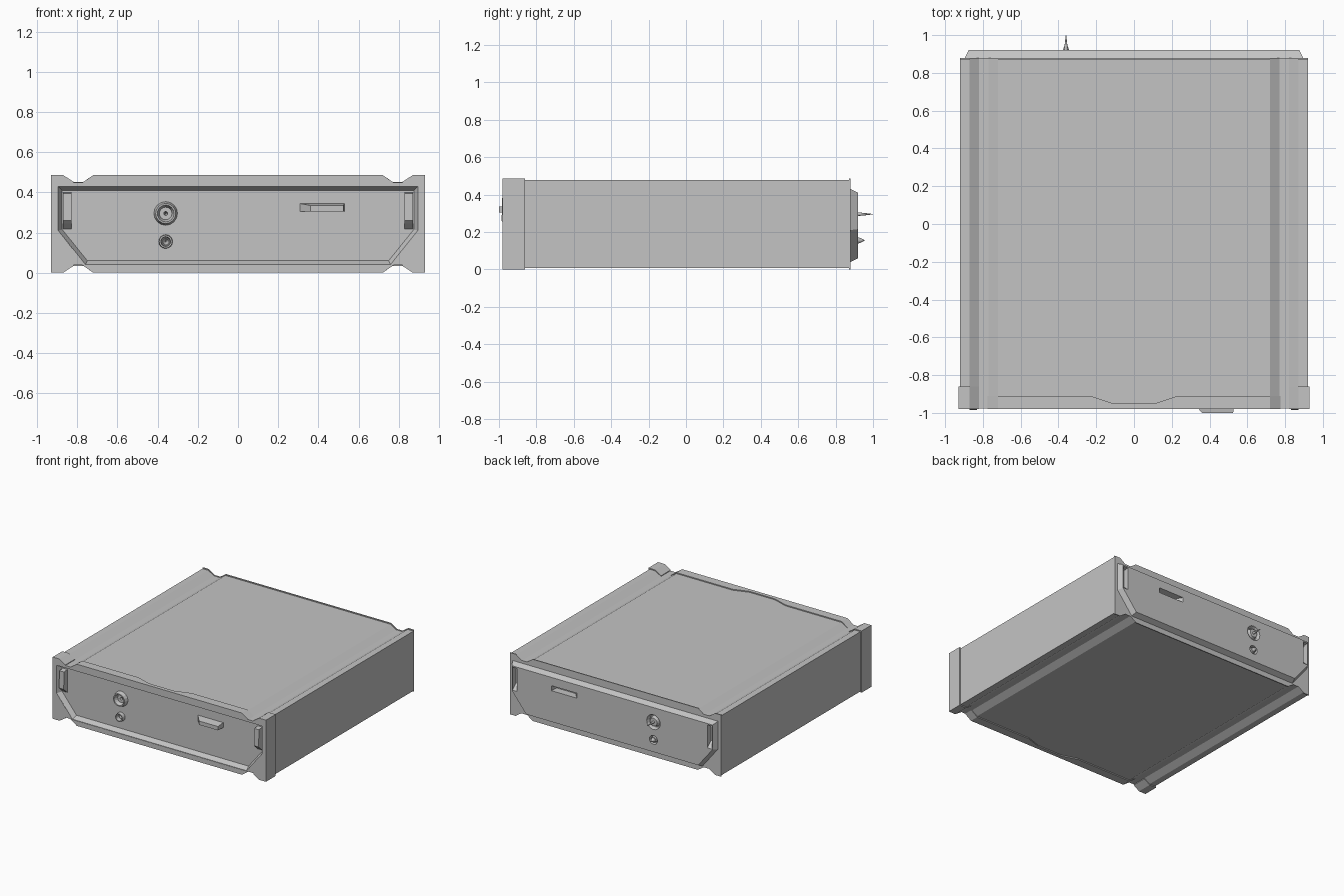
import bpy, bmesh, math
from mathutils import Matrix, Vector

cube = bpy.data.objects.get("Cube")
if cube:
    bpy.data.objects.remove(cube, do_unlink=True)

grey = bpy.data.materials.new("light_grey")
grey.use_nodes = True
COLOR = (0.55, 0.55, 0.55, 1)
grey.diffuse_color = COLOR
for node in grey.node_tree.nodes:
    if node.type == 'BSDF_PRINCIPLED':
        node.inputs["Base Color"].default_value = COLOR

MID = 0.243           # mid height of the case
FRONT, BACK = -0.94, 0.92   # planes of the front and back panels


def finish(name, bm):
    bmesh.ops.recalc_face_normals(bm, faces=bm.faces)
    mesh = bpy.data.meshes.new(name)
    bm.to_mesh(mesh)
    bm.free()
    mesh.materials.append(grey)
    obj = bpy.data.objects.new(name, mesh)
    bpy.context.collection.objects.link(obj)
    return obj


def loft(name, ring_a, ring_b):
    """Closed solid between two rings with equal point counts."""
    bm = bmesh.new()
    a = [bm.verts.new(p) for p in ring_a]
    b = [bm.verts.new(p) for p in ring_b]
    bm.faces.new(a)
    bm.faces.new(b)
    for i in range(len(a)):
        j = (i + 1) % len(a)
        bm.faces.new((a[i], a[j], b[j], b[i]))
    return finish(name, bm)


def lathe(name, profile, x, z, y, closed):
    """Turn (radius, depth) points around a front-to-back axis."""
    bm = bmesh.new()
    n, rings = 16, []
    for i in range(n):
        t = math.tau * i / n
        rings.append([bm.verts.new((x + r * math.cos(t), y + d, z + r * math.sin(t)))
                      for r, d in profile])
    count = len(profile)
    for i in range(n):
        p, q = rings[i], rings[(i + 1) % n]
        for k in range(count if closed else count - 1):
            m = (k + 1) % count
            bm.faces.new((p[k], p[m], q[m], q[k]))
    if not closed:
        bm.faces.new([r[0] for r in rings])
        bm.faces.new([r[-1] for r in rings])
    return finish(name, bm)


def at_y(points, y):
    return [(x, y, z) for x, z in points]


def cut(targets, cutter):
    """Subtract a solid from each target, then discard it."""
    for obj in targets:
        mod = obj.modifiers.new("cut", 'BOOLEAN')
        mod.operation, mod.solver, mod.object = 'DIFFERENCE', 'EXACT', cutter
        graph = bpy.context.evaluated_depsgraph_get()
        mesh = bpy.data.meshes.new_from_object(obj.evaluated_get(graph))
        obj.modifiers.clear()
        obj.data = mesh
    bpy.data.objects.remove(cutter, do_unlink=True)


def case_profile(half_width, half_height, groove):
    """Cross-section with a trough near each edge, above and below."""
    top = [(0.72, half_height), (0.77, groove), (0.82, groove),
           (0.87, half_height), (half_width, half_height)]
    right = top + [(x, -z) for x, z in reversed(top)]
    full = right + [(-x, -z) for x, z in right]
    return [(x, MID + z) for x, z in full]


# Main case and thin rear flange
section = case_profile(0.92, 0.235, 0.205)
body = loft("case_body", at_y(section, -0.978), at_y(section, 0.874))
section = case_profile(0.92, 0.243, 0.209)
flange = loft("rear_flange", at_y(section, 0.872), at_y(section, 0.88))

# Front corner posts
corners = []
for side, label in ((1, "left"), (-1, "right")):
    half = [(0.82, 0.21), (0.87, 0.243), (0.93, 0.243)]
    post = half + [(x, -z) for x, z in reversed(half)]
    post = [(side * x, MID + z) for x, z in post]
    corners.append(loft(label + "_corner_post", at_y(post, -0.98), at_y(post, -0.86)))

# Front lips with a stepped rear edge, top and bottom
edge = [(0.23, -0.91), (0.11, -0.95), (-0.11, -0.95), (-0.23, -0.91)]


def lip_ring(end, z):
    plan = [(-end, -0.91), (-end, -0.98), (end, -0.98), (end, -0.91)] + edge
    return [(x, y, z) for x, y in plan]


for sign, label in ((1, "top"), (-1, "bottom")):
    loft(label + "_front_lip", lip_ring(0.775, MID + sign * 0.205),
         lip_ring(0.72, MID + sign * 0.243))

# Panel outlines: a recess in front, a matching boss at the back


def outline(points):
    return points + [(-x, z) for x, z in reversed(points)]


outer = outline([(0.895, 0.43), (0.895, 0.21), (0.76, 0.04)])
inner = outline([(0.875, 0.41), (0.875, 0.215), (0.75, 0.06)])
flared = [(2 * a[0] - b[0], 2 * a[1] - b[1]) for a, b in zip(outer, inner)]
cut([body] + corners,
    loft("recess_cutter", at_y(flared, FRONT - 0.08), at_y(inner, FRONT)))
rear_panel = loft("rear_panel", at_y(outer, 0.88), at_y(inner, BACK))
rear_parts = [rear_panel, flange, body]


# Fittings that stand out in front and are sunk into the back
def latch(name, y):
    base = [(0.305, 0.305), (0.53, 0.305), (0.53, 0.345), (0.305, 0.345)]
    tip = [(0.36, 0.305), (0.525, 0.305), (0.525, 0.335), (0.36, 0.335)]
    return loft(name, at_y(base, y + 0.004), at_y(tip, y - 0.06))


def side_clip(name, y, side):
    shape = [(0.004, 0.40), (-0.042, 0.395), (-0.046, 0.26), (-0.03, 0.245), (0.004, 0.215)]
    return loft(name, [(side * 0.83, y + d, z) for d, z in shape],
                [(side * 0.87, y + d, z) for d, z in shape])


def knob_ring(name, y, z, outer_r, inner_r):
    mid = (outer_r + inner_r) / 2
    profile = [(outer_r, 0.004), (mid + 0.005, -0.03), (mid - 0.003, -0.03), (inner_r, 0.004)]
    return lathe(name, profile, -0.36, z, y, True)


def knob_pin(name, y, z, radius, length):
    profile = [(radius, -0.004), (radius * 0.6, length * 0.5), (0.001, length)]
    return lathe(name, profile, -0.36, z, y, False)


latch("front_latch", FRONT)
cut(rear_parts, latch("latch_cutter", BACK))
for side, label in ((1, "left"), (-1, "right")):
    side_clip(label + "_side_clip", FRONT, side)
    cut(rear_parts, side_clip("clip_cutter", BACK, side))

for label, z, outer_r, inner_r, pin_r, length in (
        ("large", 0.295, 0.06, 0.03, 0.01, 0.08),
        ("small", 0.155, 0.035, 0.02, 0.018, 0.035)):
    knob_ring(label + "_knob_ring", FRONT, z, outer_r, inner_r)
    cut([body], knob_pin("pin_cutter", FRONT, z, pin_r, length))
    cut([rear_panel], knob_ring("ring_cutter", BACK, z, outer_r, inner_r))
    knob_pin(label + "_rear_pin", BACK, z, pin_r, length)
